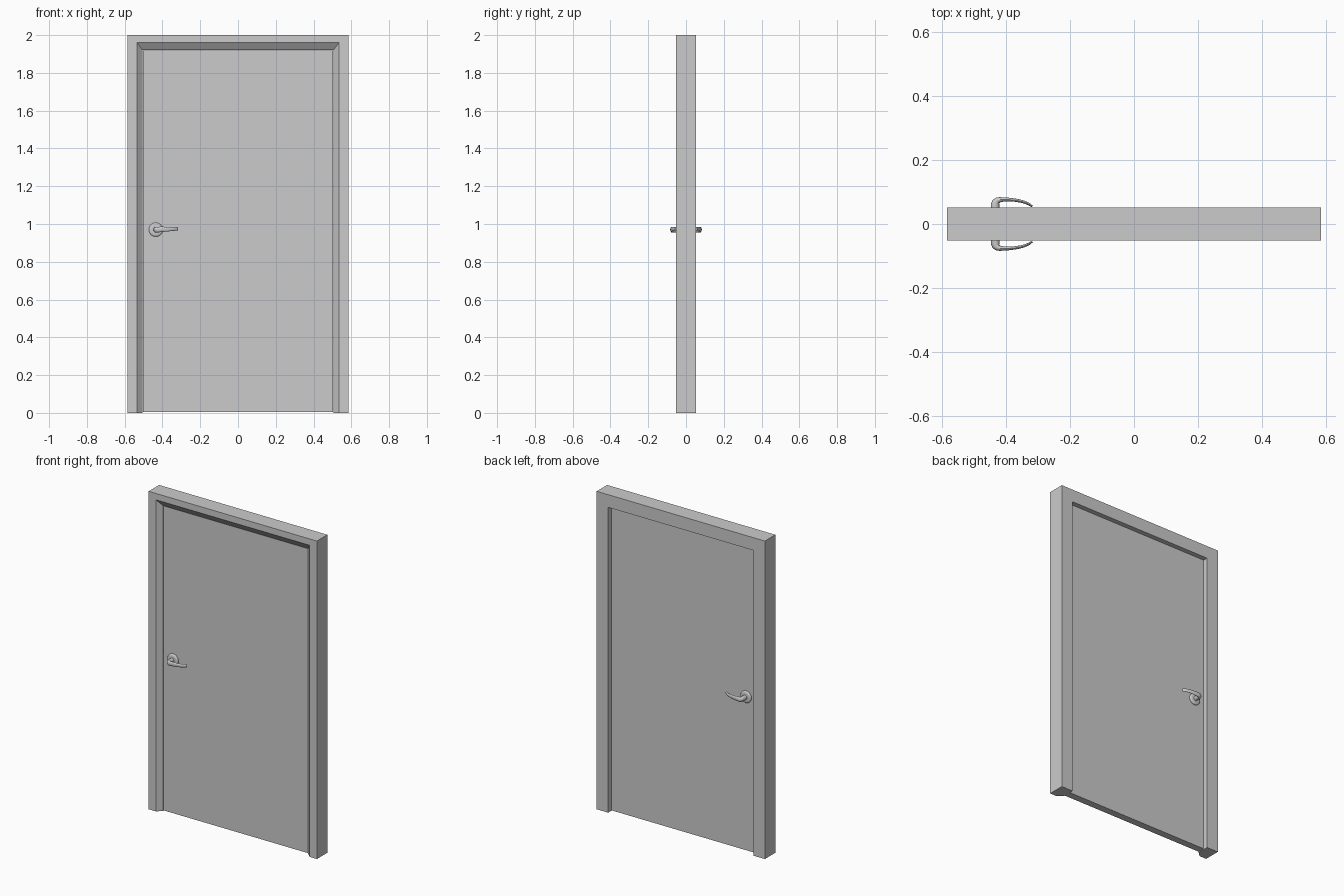
import bpy, bmesh, math
from mathutils import Vector

if "Cube" in bpy.data.objects:
    bpy.data.objects.remove(bpy.data.objects["Cube"])


def make_object(name, bm, smooth=False):
    bmesh.ops.recalc_face_normals(bm, faces=bm.faces)
    mesh = bpy.data.meshes.new(name)
    bm.to_mesh(mesh)
    bm.free()
    ob = bpy.data.objects.new(name, mesh)
    bpy.context.collection.objects.link(ob)
    if smooth:
        bpy.ops.object.select_all(action='DESELECT')
        ob.select_set(True)
        bpy.context.view_layer.objects.active = ob
        bpy.ops.object.shade_smooth_by_angle(angle=math.radians(35))
    return ob


def bridge_rings(name, rings, smooth=False):
    """Skin closed rings in order and cap both ends."""
    bm = bmesh.new()
    vs = [[bm.verts.new(p) for p in ring] for ring in rings]
    n = len(vs[0])
    for a, b in zip(vs, vs[1:]):
        for i in range(n):
            j = (i + 1) % n
            bm.faces.new((a[i], a[j], b[j], b[i]))
    bm.faces.new(vs[0])
    bm.faces.new(vs[-1])
    return make_object(name, bm, smooth)


def mirror_y(ob):
    mod = ob.modifiers.new("other_side", 'MIRROR')
    mod.use_axis = (False, True, False)


# Frame: chamfered profile (half width, top height, y) swept around a mitred U
profile = [(0.585, 2.0, -0.052), (0.535, 1.96, -0.052), (0.505, 1.92, -0.0235),
           (0.505, 1.92, 0.052), (0.585, 2.0, 0.052)]
stations = [(-1, 0), (-1, 1), (1, 1), (1, 0)]
bridge_rings("door_frame", [[(s * w, y, t * h) for w, h, y in profile]
                            for s, t in stations])

# Door leaf
bm = bmesh.new()
bmesh.ops.create_cube(bm, size=1)
for v in bm.verts:
    v.co = (v.co.x * 1.008, v.co.y * 0.045, 0.004 + (v.co.z + 0.5) * 1.915)
make_object("door_leaf", bm)

# Rosettes: lathed discs with rounded rims on both door faces
HX, HZ = -0.435, 0.970
rose = [(0.037, -0.021), (0.037, -0.028), (0.035, -0.031), (0.031, -0.033),
        (0.022, -0.034)]
N = 32
mirror_y(bridge_rings("handle_rosette", [
    [(HX + r * math.cos(2 * math.pi * i / N), y,
      HZ + r * math.sin(2 * math.pi * i / N)) for i in range(N)]
    for r, y in rose], True))

# Levers: elliptical section lofted along stem, elbow and returning grip
# (x, y, z, half thickness, half height)
path = [(-0.434, -0.030, 0.970, 0.014, 0.015), (-0.434, -0.060, 0.970, 0.014, 0.015),
        (-0.432, -0.069, 0.970, 0.0125, 0.015), (-0.426, -0.0745, 0.970, 0.010, 0.015),
        (-0.415, -0.0765, 0.971, 0.0072, 0.0145), (-0.395, -0.0765, 0.972, 0.006, 0.0135),
        (-0.370, -0.0745, 0.973, 0.005, 0.012), (-0.348, -0.0700, 0.974, 0.0045, 0.011),
        (-0.330, -0.0630, 0.975, 0.004, 0.010), (-0.318, -0.0550, 0.975, 0.003, 0.009)]
rings = []
M = 16
for k, (x, y, z, ht, hh) in enumerate(path):
    a, b = path[max(k - 1, 0)], path[min(k + 1, len(path) - 1)]
    tangent = Vector((b[0] - a[0], b[1] - a[1], 0)).normalized()
    side = tangent.cross(Vector((0, 0, 1)))
    rings.append([Vector((x, y, z)) + side * ht * math.cos(2 * math.pi * i / M)
                  + Vector((0, 0, hh * math.sin(2 * math.pi * i / M)))
                  for i in range(M)])
mirror_y(bridge_rings("lever_handle", rings, True))
